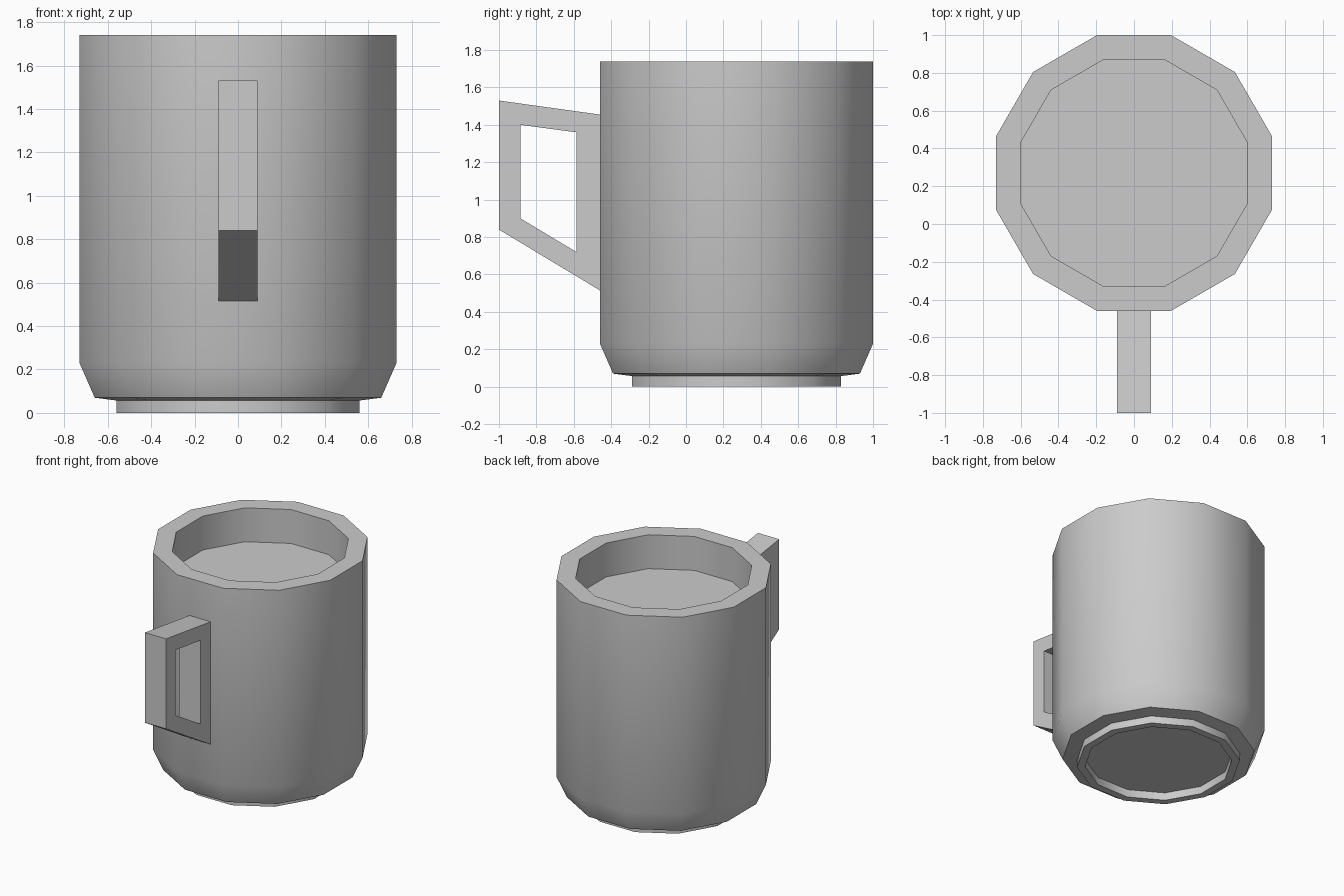
import bpy
import bmesh
import math

if "Cube" in bpy.data.objects:
    bpy.data.objects.remove(bpy.data.objects["Cube"])

SIDES = 12
CENTRE_Y = 0.27


def finish(bm, name, smooth_angle=None):
    bmesh.ops.recalc_face_normals(bm, faces=bm.faces)
    mesh = bpy.data.meshes.new(name)
    bm.to_mesh(mesh)
    bm.free()
    obj = bpy.data.objects.new(name, mesh)
    bpy.context.collection.objects.link(obj)
    if smooth_angle is not None:
        for poly in mesh.polygons:
            poly.use_smooth = True
        mesh.set_sharp_from_angle(angle=math.radians(smooth_angle))
    return obj


def ring(bm, apothem, z):
    """Twelve-sided ring with flats facing front, back, left and right."""
    r = apothem / math.cos(math.pi / SIDES)
    verts = []
    for i in range(SIDES):
        a = 2 * math.pi * (i + 0.5) / SIDES
        verts.append(bm.verts.new((r * math.cos(a), CENTRE_Y + r * math.sin(a), z)))
    return verts


def bridge(bm, a, b):
    n = len(a)
    for i in range(n):
        j = (i + 1) % n
        bm.faces.new((a[i], a[j], b[j], b[i]))


def lathe(name, profile, smooth_angle):
    """Solid of stacked rings, capped at both ends."""
    bm = bmesh.new()
    rings = [ring(bm, r, z) for r, z in profile]
    for a, b in zip(rings, rings[1:]):
        bridge(bm, a, b)
    bm.faces.new(rings[0])
    bm.faces.new(rings[-1])
    return finish(bm, name, smooth_angle)


def frame(name, outer, inner, half_width):
    """Flat frame in the y-z plane, given thickness along x."""
    bm = bmesh.new()
    loops = [[bm.verts.new((x, y, z)) for y, z in pts]
             for pts, x in ((outer, -half_width), (outer, half_width),
                            (inner, half_width), (inner, -half_width))]
    for k in range(4):
        bridge(bm, loops[k], loops[(k + 1) % 4])
    return finish(bm, name)


# Mug: filled interior, thick rim, wall, tapered base, foot ring and recess
lathe("mug_body", [
    (0.60, 1.48), (0.60, 1.74), (0.73, 1.74), (0.73, 0.23), (0.66, 0.07),
    (0.56, 0.057), (0.56, 0.0), (0.505, 0.0), (0.505, 0.06),
], 35)

# Handle: open four-sided frame on the front of the mug
frame("handle",
      [(-0.46, 1.455), (-1.0, 1.53), (-1.0, 0.84), (-0.46, 0.515)],
      [(-0.585, 1.36), (-0.885, 1.40), (-0.885, 0.90), (-0.585, 0.72)],
      0.09)
